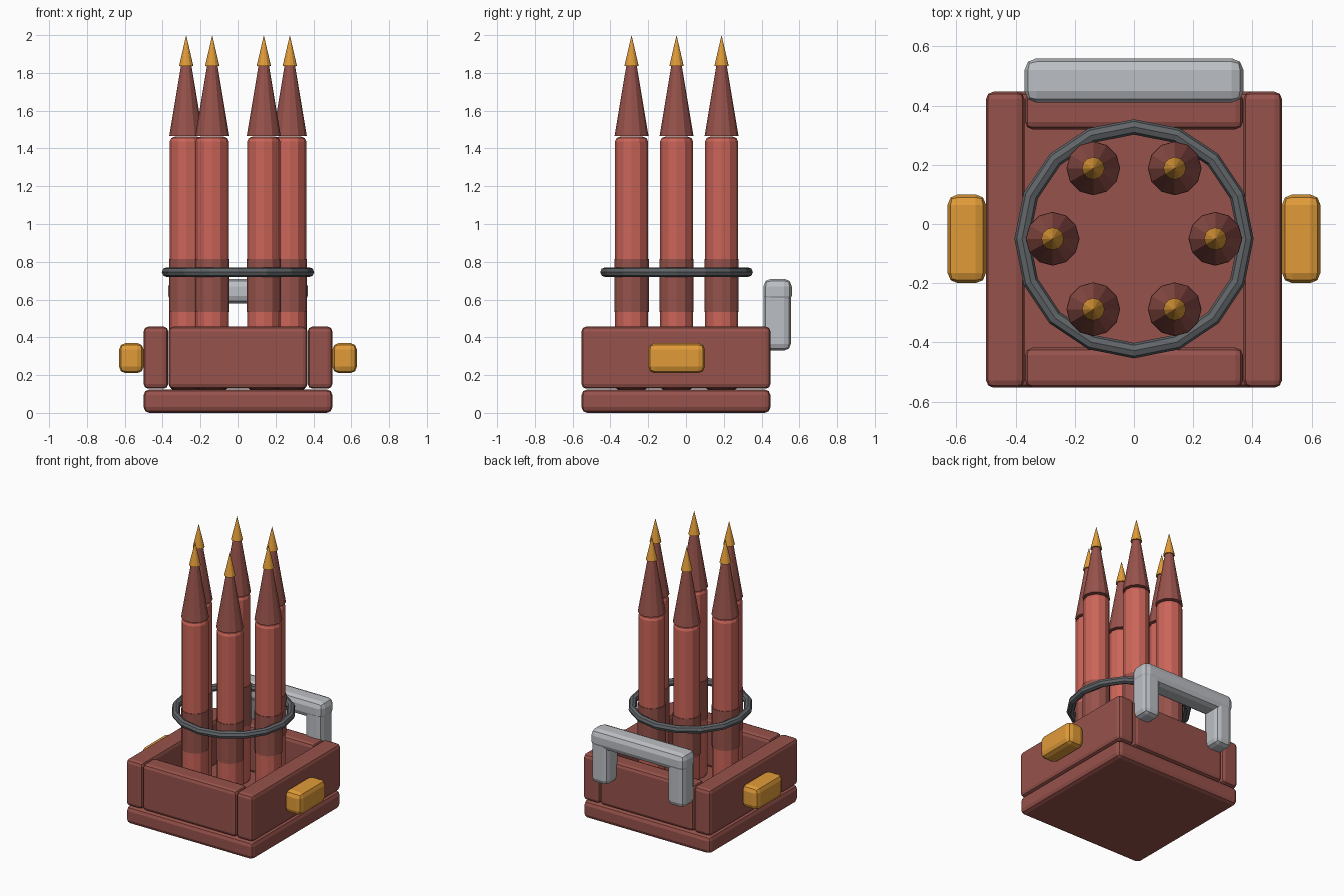
import bpy, math

if "Cube" in bpy.data.objects:
    bpy.data.objects.remove(bpy.data.objects["Cube"])

CY = -0.05  # centre of the base and rocket ring


def material(name, color):
    m = bpy.data.materials.new(name)
    m.diffuse_color = (*color, 1)
    m.use_nodes = True
    m.node_tree.nodes["Principled BSDF"].inputs["Base Color"].default_value = m.diffuse_color
    return m


dark_red = material("dark_red", (0.31, 0.085, 0.07))
bright_red = material("bright_red", (0.60, 0.13, 0.10))
amber = material("amber", (0.75, 0.33, 0.04))
light_grey = material("light_grey", (0.50, 0.52, 0.55))
dark_grey = material("dark_grey", (0.12, 0.13, 0.14))


def finish(name, mat, bevel=0, segments=2):
    ob = bpy.context.object
    ob.name = name
    ob.data.materials.append(mat)
    if bevel:
        mod = ob.modifiers.new("bevel", 'BEVEL')
        mod.width = bevel
        mod.segments = segments
        mod.limit_method = 'ANGLE'
        mod.angle_limit = math.radians(50)
    return ob


def box(name, lo, hi, mat, bevel):
    centre = [(a + b) / 2 for a, b in zip(lo, hi)]
    bpy.ops.mesh.primitive_cube_add(size=1, location=centre)
    ob = bpy.context.object
    ob.scale = [b - a for a, b in zip(lo, hi)]
    bpy.ops.object.transform_apply(location=False, rotation=False, scale=True)
    return finish(name, mat, bevel)


def cone(name, x, y, z0, z1, r0, r1, mat, bevel=0):
    bpy.ops.mesh.primitive_cone_add(vertices=12, radius1=r0, radius2=r1, depth=z1 - z0,
                                    location=(x, y, (z0 + z1) / 2))
    return finish(name, mat, bevel)


# Tray: floor and front/back walls
box("base_plate", (-0.5, -0.553, 0.0), (0.5, 0.447, 0.124), dark_red, 0.03)
box("front_wall", (-0.368, -0.553, 0.128), (0.368, -0.418, 0.457), dark_red, 0.025)
box("back_wall", (-0.368, 0.32, 0.128), (0.368, 0.447, 0.457), dark_red, 0.025)

# Side walls, side lamps and handle posts, mirrored
for side, s in (("left", -1), ("right", 1)):
    def pair(name, x0, x1, y, z, mat, bevel):
        xs = sorted((s * x0, s * x1))
        box(f"{side}_{name}", (xs[0], y[0], z[0]), (xs[1], y[1], z[1]), mat, bevel)
    pair("wall", 0.37, 0.5, (-0.553, 0.447), (0.128, 0.457), dark_red, 0.025)
    pair("lamp", 0.5, 0.63, (-0.2, 0.1), (0.21, 0.37), amber, 0.035)
    pair("handle_post", 0.235, 0.365, (0.41, 0.555), (0.33, 0.65), light_grey, 0.035)

# Handle grip
box("handle_bar", (-0.37, 0.41, 0.58), (0.37, 0.56, 0.71), light_grey, 0.04)

# Six rockets in a circle
for i in range(6):
    a = i * math.pi / 3
    x, y = 0.275 * math.cos(a), CY + 0.275 * math.sin(a)
    cone(f"rocket_body_{i}", x, y, 0.12, 1.462, 0.087, 0.087, bright_red, 0.025)
    cone(f"rocket_band_{i}", x, y, 0.535, 0.815, 0.091, 0.091, dark_red)
    cone(f"rocket_nose_{i}", x, y, 1.465, 1.86, 0.09, 0.024, dark_red)
    cone(f"rocket_tip_{i}", x, y, 1.836, 2.0, 0.038, 0, amber)

# Retaining hoop
bpy.ops.mesh.primitive_torus_add(major_segments=16, minor_segments=8, major_radius=0.378,
                                 minor_radius=0.026, location=(0, CY, 0.745))
finish("retaining_hoop", dark_grey)
